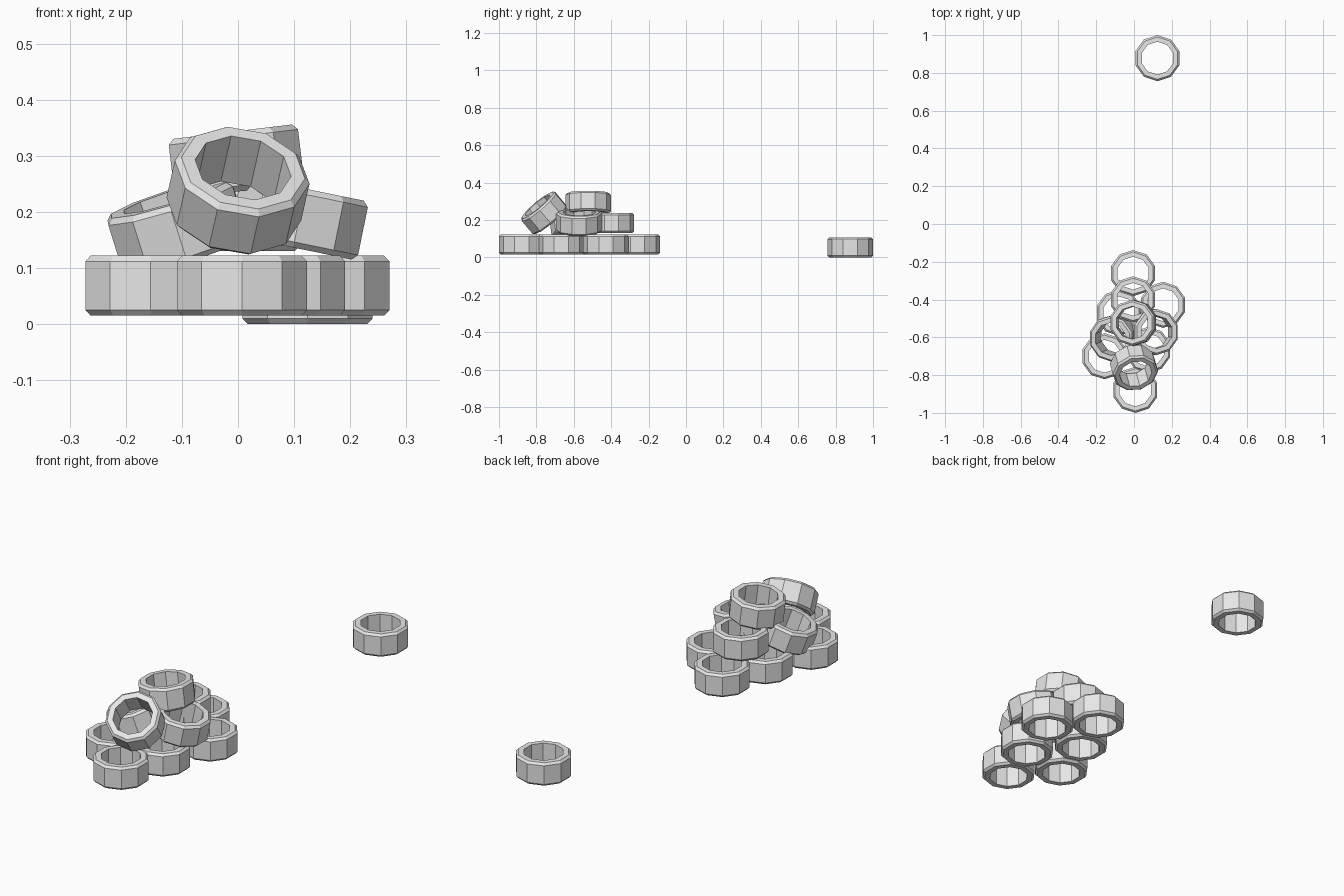
import bpy
import bmesh
from math import pi, radians, sin, cos
from mathutils import Matrix, Vector

cube = bpy.data.objects.get("Cube")
if cube:
    bpy.data.objects.remove(cube, do_unlink=True)

GREY = (0.8, 0.8, 0.8, 1.0)
rubber = bpy.data.materials.new("plain grey")
rubber.use_nodes = True
rubber.diffuse_color = GREY
rubber.node_tree.nodes["Principled BSDF"].inputs["Base Color"].default_value = GREY

SIDES = 10
OUTER, RIM, HOLE = 0.122, 0.112, 0.087
HALF, BEVEL = 0.0535, 0.01


def tyre_mesh():
    """Ten-sided ring with a chamfered outer edge."""
    profile = [(HOLE, -HALF), (RIM, -HALF), (OUTER, BEVEL - HALF),
               (OUTER, HALF - BEVEL), (RIM, HALF), (HOLE, HALF)]
    bm = bmesh.new()
    rings = []
    for i in range(SIDES):
        a = pi / 2 + i * 2 * pi / SIDES
        rings.append([bm.verts.new((r * cos(a), r * sin(a), z)) for r, z in profile])
    n = len(profile)
    for i, ring in enumerate(rings):
        after = rings[(i + 1) % SIDES]
        for j in range(n):
            k = (j + 1) % n
            bm.faces.new((ring[j], after[j], after[k], ring[k]))
    bmesh.ops.recalc_face_normals(bm, faces=bm.faces)
    mesh = bpy.data.meshes.new("tyre")
    bm.to_mesh(mesh)
    bm.free()
    mesh.materials.append(rubber)
    return mesh


MESH = tyre_mesh()


def tyre(name, centre, axis=(0, 0, 1), spin=0):
    """Place one tyre with its axle along the given direction."""
    tilt = Vector((0, 0, 1)).rotation_difference(Vector(axis)).to_matrix().to_4x4()
    ob = bpy.data.objects.new(name, MESH)
    ob.matrix_world = Matrix.Translation(centre) @ tilt @ Matrix.Rotation(radians(spin), 4, "Z")
    bpy.context.collection.objects.link(ob)


# Lone tyre on the ground
tyre("lone_tyre", (0.124, 0.878, HALF))

# Bottom layer, lying flat
for i, (x, y) in enumerate([(-0.005, -0.26), (0.154, -0.428), (-0.08, -0.47),
                            (0.075, -0.667), (-0.156, -0.70), (0.007, -0.878)]):
    tyre(f"base_tyre_{i + 1}", (x, y, 0.0685))

# Second layer, two of them sagging outward
tyre("middle_tyre_back", (-0.005, -0.399, 0.184))
tyre("middle_tyre_right", (-0.108, -0.603, 0.174), (-0.3, -0.12, 0.95))
tyre("middle_tyre_left", (0.109, -0.572, 0.189), (0.2, 0, 0.98))

# Top tyre and the one leaning on the front
tyre("top_tyre", (-0.003, -0.523, 0.29), (-0.12, 0, 0.99))
tyre("leaning_tyre", (0.0, -0.76, 0.238), (0.17, -0.63, 0.755), 18)
